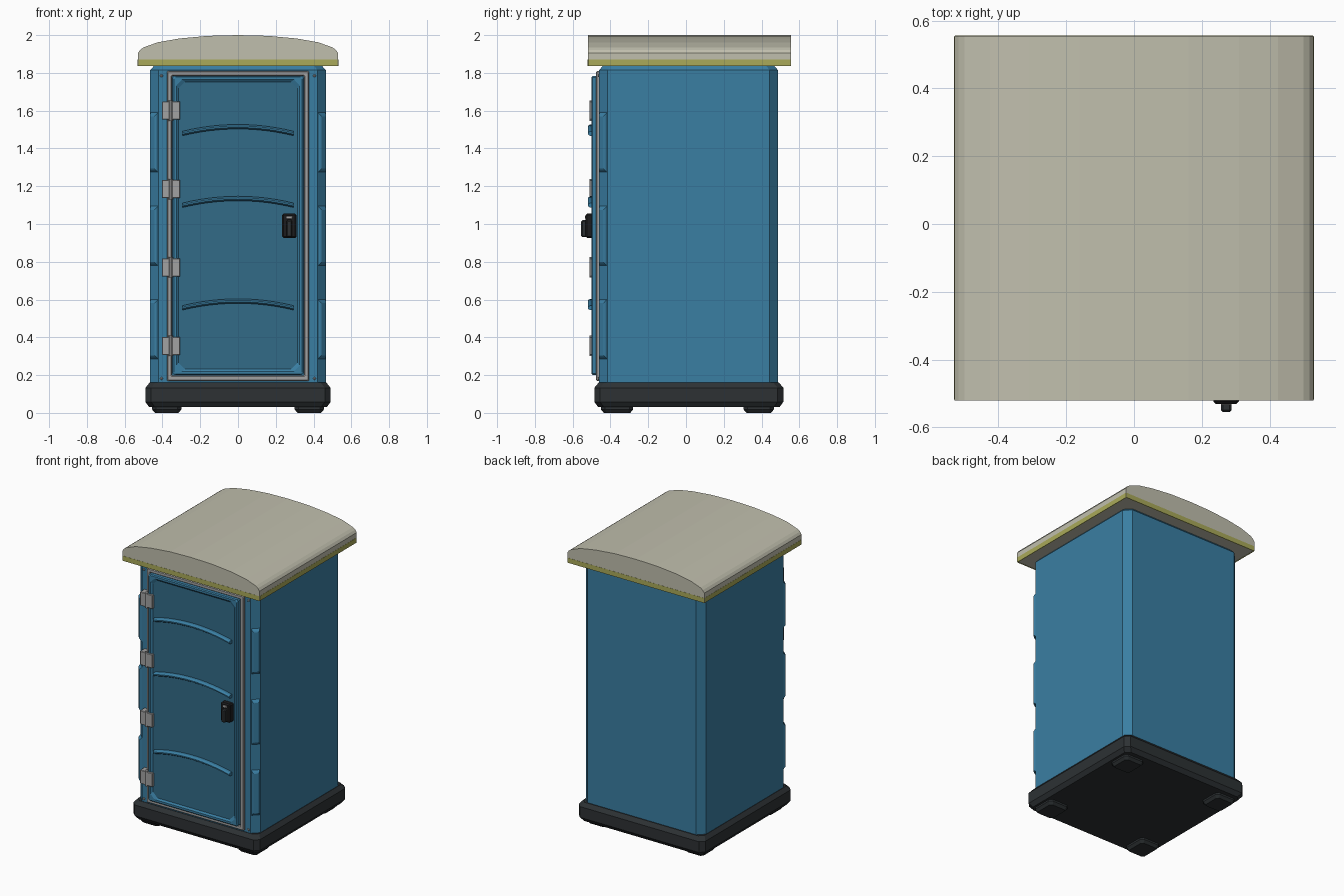
import bpy, bmesh, math
from mathutils import Vector

if "Cube" in bpy.data.objects:
    bpy.data.objects.remove(bpy.data.objects["Cube"])


def material(name, r, g, b):
    m = bpy.data.materials.new(name)
    m.diffuse_color = (r, g, b, 1)
    m.use_nodes = True
    m.node_tree.nodes["Principled BSDF"].inputs["Base Color"].default_value = m.diffuse_color
    return m


BLUE = material("blue_plastic", .042, .21, .365)
DEEP = material("deep_blue_plastic", .032, .145, .245)
DARK = material("dark_plastic", .026, .031, .034)
METAL = material("metal", .36, .36, .36)
ROOF = material("roof_plastic", .53, .52, .42)
OLIVE = material("olive_trim", .40, .40, .10)
BLACK = material("black_plastic", .012, .012, .013)


def loft(name, rings, mat, cyclic=False):
    """Bridge rings of equal size; cap the ends unless cyclic."""
    bm = bmesh.new()
    rows = [[bm.verts.new(p) for p in ring] for ring in rings]
    pairs = list(zip(rows, rows[1:]))
    if cyclic:
        pairs.append((rows[-1], rows[0]))
    else:
        bm.faces.new(rows[0])
        bm.faces.new(rows[-1])
    n = len(rows[0])
    for a, b in pairs:
        for i in range(n):
            j = (i + 1) % n
            bm.faces.new((a[i], a[j], b[j], b[i]))
    bmesh.ops.recalc_face_normals(bm, faces=bm.faces)
    me = bpy.data.meshes.new(name)
    bm.to_mesh(me)
    bm.free()
    me.materials.append(mat)
    ob = bpy.data.objects.new(name, me)
    bpy.context.collection.objects.link(ob)
    return ob


def octo(a0, a1, b0, b1, c, h, upright=False):
    """Rectangle with cut corners, lying flat at z=h or upright at y=h."""
    pts = [(a0 + c, b0), (a1 - c, b0), (a1, b0 + c), (a1, b1 - c),
           (a1 - c, b1), (a0 + c, b1), (a0, b1 - c), (a0, b0 + c)]
    return [(a, h, b) if upright else (a, b, h) for a, b in pts]


def box(name, x0, x1, y0, y1, z0, z1, mat, bevel=0.0):
    ring = lambda z: [(x0, y0, z), (x1, y0, z), (x1, y1, z), (x0, y1, z)]
    ob = loft(name, [ring(z0), ring(z1)], mat)
    if bevel:
        m = ob.modifiers.new("bevel", "BEVEL")
        m.width = bevel
        m.segments = 1
    return ob


# Base skid and feet
loft("base", [octo(-.47, .47, -.465, .495, .03, .03),
              octo(-.49, .49, -.485, .515, .03, .058),
              octo(-.49, .49, -.485, .515, .03, .133),
              octo(-.468, .468, -.463, .493, .03, .16)], DARK)
for sx in (-1, 1):
    for label, y0, y1 in (("front", -.45, -.28), ("back", .305, .465)):
        x0, x1 = sorted((sx * .30, sx * .455))
        loft(f"foot_{label}_{'right' if sx > 0 else 'left'}",
             [octo(x0 + .015, x1 - .015, y0 + .015, y1 - .015, .015, 0),
              octo(x0, x1, y0, y1, .02, .018),
              octo(x0, x1, y0, y1, .02, .035)], DARK)

# Cabin body with cut corners
loft("cabin_body", [octo(-.465, .465, -.46, .487, .045, .155),
                    octo(-.465, .465, -.46, .487, .045, 1.815),
                    octo(-.44, .44, -.435, .462, .04, 1.842)], BLUE)

# Raised pads on the front corner cuts
for sx in (-1, 1):
    side = "right" if sx > 0 else "left"
    mid = Vector((sx * .4425, -.4375, 0))
    out = Vector((sx, -1, 0)).normalized()
    tan = Vector((sx, 1, 0)).normalized()
    for k, zc in enumerate((.443, .937, 1.432)):
        rings = []
        for d, t, h in ((-.004, .029, .162), (.012, .022, .145), (.016, .016, .138)):
            rings.append([mid + out * d + tan * (u * t) + Vector((0, 0, zc + w * h))
                          for u, w in ((-1, -1), (1, -1), (1, 1), (-1, 1))])
        loft(f"corner_pad_{side}_{k + 1}", rings, BLUE)

# Arched roof
half = [(.53, 1.838), (.53, 1.905), (.518, 1.922), (.50, 1.935), (.425, 1.962),
        (.31, 1.982), (.16, 1.996)]
profile = half + [(0, 2.0)] + [(-x, z) for x, z in reversed(half)]
loft("roof", [[(x, y, z) for x, z in profile] for y in (-.52, .555)], ROOF)
trim = lambda g, z: octo(-.53 - g, .53 + g, -.52 - g, .555 + g, .004, z)
loft("roof_trim", [trim(-.004, 1.836), trim(.001, 1.836), trim(.001, 1.87),
                   trim(-.004, 1.87)], OLIVE, cyclic=True)

# Door frame
frame = lambda g, y: octo(-.376 + g, .376 - g, .17 + g, 1.81 - g, .004, y, True)
loft("door_frame", [frame(0, -.45), frame(0, -.47), frame(.005, -.476),
                    frame(.022, -.476), frame(.027, -.47), frame(.027, -.45)],
     METAL, cyclic=True)

# Door: raised rim around a sunken panel
door = lambda g, c, y: octo(-.346 + g, .346 - g, .20 + g, 1.784 - g, c, y, True)
loft("door_rim", [door(0, .008, -.45), door(0, .008, -.494), door(.006, .01, -.50),
                  door(.02, .03, -.50), door(.034, .035, -.488),
                  door(.034, .035, -.45)], BLUE, cyclic=True)
loft("door_panel", [door(.025, .03, -.452), door(.025, .03, -.49)], DEEP)

# Arched ribs across the door
for k, zc in enumerate((.592, 1.135, 1.515)):
    rings = []
    for i in range(13):
        t = i / 6 - 1
        x, z = t * .295, zc - .036 * t * t
        rings.append([(x, -.48, z - .012), (x, -.508, z - .012), (x, -.52, z - .004),
                      (x, -.52, z + .004), (x, -.508, z + .012), (x, -.48, z + .012)])
    loft(f"door_rib_{k + 1}", rings, BLUE)

# Hinges: two leaves and a pin
for k, zc in enumerate((.355, .77, 1.185, 1.60)):
    box(f"hinge_{k + 1}_frame_leaf", -.403, -.362, -.508, -.455, zc - .048, zc + .048, METAL, .003)
    box(f"hinge_{k + 1}_door_leaf", -.35, -.306, -.510, -.49, zc - .048, zc + .048, METAL, .003)
    loft(f"hinge_{k + 1}_pin",
         [[(-.356 + .011 * math.cos(a * math.pi / 4), -.50 + .011 * math.sin(a * math.pi / 4), z)
           for a in range(8)] for z in (zc - .054, zc + .054)], METAL)

# Latch plate, grip and indicator
box("latch_plate", .234, .31, -.531, -.485, .925, 1.055, BLACK, .008)
box("latch_grip", .257, .287, -.555, -.525, .93, 1.02, DARK, .006)
box("latch_indicator", .256, .288, -.534, -.525, 1.027, 1.043, METAL, .002)

# Frame screws
for sx in (-1, 1):
    for label, z in (("lower", .182), ("upper", 1.785)):
        loft(f"screw_{label}_{'right' if sx > 0 else 'left'}",
             [[(sx * .405 + r * math.cos(a * math.pi / 4), y, z + r * math.sin(a * math.pi / 4))
               for a in range(8)] for r, y in ((.008, -.455), (.008, -.464), (.004, -.467))], METAL)
